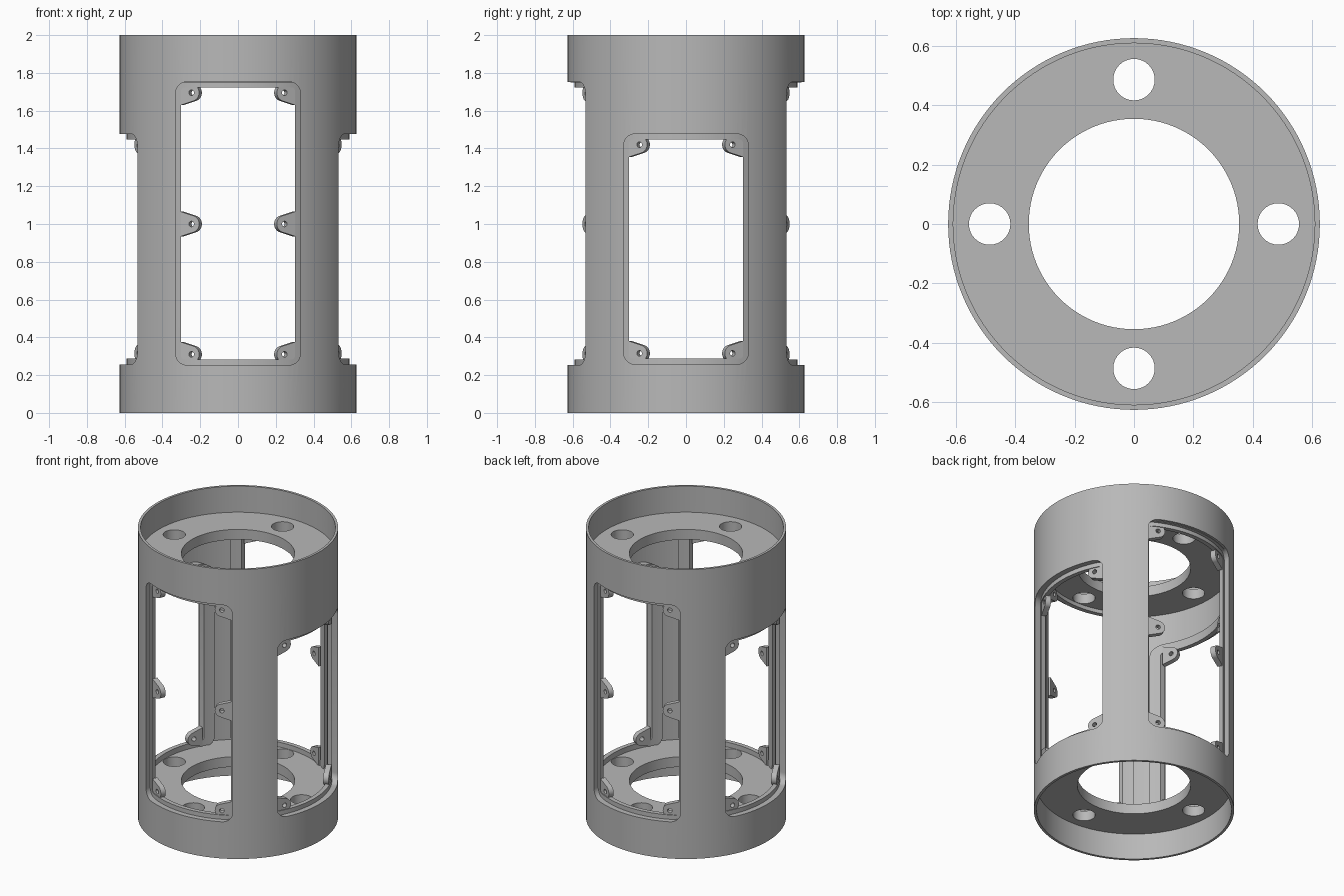
import bpy, bmesh
from math import sin, cos, pi, radians, hypot, atan2, acos
from mathutils import Matrix

if "Cube" in bpy.data.objects:
    bpy.data.objects.remove(bpy.data.objects["Cube"])

grey = bpy.data.materials.new("plain_grey")
grey.use_nodes = True
COLOUR = (0.48, 0.48, 0.48, 1)
grey.diffuse_color = COLOUR
grey.node_tree.nodes["Principled BSDF"].inputs["Base Color"].default_value = COLOUR

HEIGHT, OUTER, INNER = 2.0, 0.627, 0.61
LEDGE, FRAME_IN = 0.59, 0.56
# Local x, y, z become tangent, up and outward
UPRIGHT = Matrix(((0, 0, 1, 0), (1, 0, 0, 0), (0, 1, 0, 0), (0, 0, 0, 1)))


def arc(cx, cy, r, start, end, steps):
    return [(cx + r * cos(start + (end - start) * i / steps),
             cy + r * sin(start + (end - start) * i / steps)) for i in range(steps + 1)]


def circle(r, n=128, cx=0, cy=0):
    return arc(cx, cy, r, 0, 2 * pi, n)[:-1]


def rounded(half, low, high, r):
    pts = []
    for i, (x, y) in enumerate(((half - r, high - r), (r - half, high - r),
                                (r - half, low + r), (half - r, low + r))):
        pts += arc(x, y, r, i * pi / 2, (i + 1) * pi / 2, 8)
    return pts


def evaluated_mesh(obj):
    deps = bpy.context.evaluated_depsgraph_get()
    deps.update()
    return bpy.data.meshes.new_from_object(obj.evaluated_get(deps), depsgraph=deps)


def shade(obj):
    obj.data.shade_smooth()
    obj.data.set_sharp_from_angle(angle=radians(30))


def slab(name, loops, low, high, place=Matrix()):
    """Extrude outlines, with inner loops as holes, from low to high."""
    curve = bpy.data.curves.new(name, "CURVE")
    curve.dimensions, curve.fill_mode = "2D", "BOTH"
    curve.extrude = (high - low) / 2
    for pts in loops:
        spline = curve.splines.new("POLY")
        spline.points.add(len(pts) - 1)
        for point, (x, y) in zip(spline.points, pts):
            point.co = (x, y, 0, 1)
        spline.use_cyclic_u = True
    temp = bpy.data.objects.new(name + "_outline", curve)
    bpy.context.collection.objects.link(temp)
    mesh = evaluated_mesh(temp)
    bpy.data.objects.remove(temp)
    bm = bmesh.new()
    bm.from_mesh(mesh)
    bmesh.ops.remove_doubles(bm, verts=bm.verts, dist=1e-5)
    bmesh.ops.transform(bm, verts=bm.verts,
                        matrix=place @ Matrix.Translation((0, 0, (low + high) / 2)))
    bmesh.ops.recalc_face_normals(bm, faces=bm.faces)
    bm.to_mesh(mesh)
    bm.free()
    mesh.materials.clear()
    mesh.materials.append(grey)
    obj = bpy.data.objects.new(name, mesh)
    bpy.context.collection.objects.link(obj)
    shade(obj)
    return obj


def combine(obj, tool, operation="DIFFERENCE"):
    mod = obj.modifiers.new("cut", "BOOLEAN")
    mod.operation, mod.object, mod.solver = operation, tool, "EXACT"
    mesh = evaluated_mesh(obj)
    obj.modifiers.clear()
    obj.data = mesh
    bpy.data.objects.remove(tool)
    shade(obj)


# Thin outer tube
wall = slab("outer_tube", [circle(OUTER), circle(INNER)], 0, HEIGHT)

# Bottom and top plates with a centre opening and four round holes
holes = [circle(0.07, 32, 0.487 * cos(i * pi / 2), 0.487 * sin(i * pi / 2)) for i in range(4)]
for name, low in (("bottom_plate", 0.18), ("top_plate", 1.75)):
    slab(name, [circle(INNER + 0.002), circle(0.355, 96)] + holes, low, low + 0.07)

# Mounting tab outline: round tip tangent to a wider base
TIP, BASE_X, BASE_Y = 0.045, 0.06, 0.065
lean = atan2(BASE_Y, BASE_X) + acos(TIP / hypot(BASE_X, BASE_Y))
tab_loops = [arc(0, 0, TIP, lean, 2 * pi - lean, 20) + [(BASE_X, -BASE_Y), (BASE_X, BASE_Y)],
             circle(0.015, 16)]

# Windows: direction, bottom, top and the heights of the tabs
windows = (("front", -90, 0.253, 1.753, (0.31, 1.0, 1.695)),
           ("back", 90, 0.253, 1.753, (0.31, 1.0, 1.695)),
           ("left", 0, 0.257, 1.477, (0.315, 1.42)),
           ("right", 180, 0.257, 1.477, (0.315, 1.42)))
for side, angle, low, high, tabs in windows:
    turn = Matrix.Rotation(radians(angle), 4, "Z")
    face = turn @ UPRIGHT
    opening = rounded(0.33, low, high, 0.06)
    combine(wall, slab("opening_cutter", [opening], 0.1, 1, face))

    # Raised frame inside the tube, stepped to leave a seating ledge
    frame = slab(side + "_window_frame", [circle(INNER + 0.002), circle(FRAME_IN)], 0.1, 1.9)
    border = rounded(0.36, low - 0.03, high + 0.03, 0.08)
    combine(frame, slab("border_cutter", [border], 0.1, 1, face), "INTERSECT")
    recess = slab("recess_cutter", [opening], 0.1, 1, face)
    combine(recess, slab("core_cutter", [circle(LEDGE)], -0.1, 2.1))
    combine(frame, recess)
    inner = rounded(0.302, low + 0.03, high - 0.03, 0.02)
    combine(frame, slab("inner_cutter", [inner], 0.1, 1, face))

    # Screw tabs on both edges of the window
    for sign in (-1, 1):
        edge = "left" if sign > 0 else "right"
        for i, z in enumerate(tabs):
            place = (Matrix.Translation((0, 0, z)) @ turn
                     @ Matrix.Rotation(radians(25 * sign), 4, "Z") @ UPRIGHT
                     @ Matrix.Rotation(0 if sign > 0 else pi, 4, "Z"))
            slab(f"{side}_tab_{edge}_{i + 1}", tab_loops, 0.549, 0.584, place)
